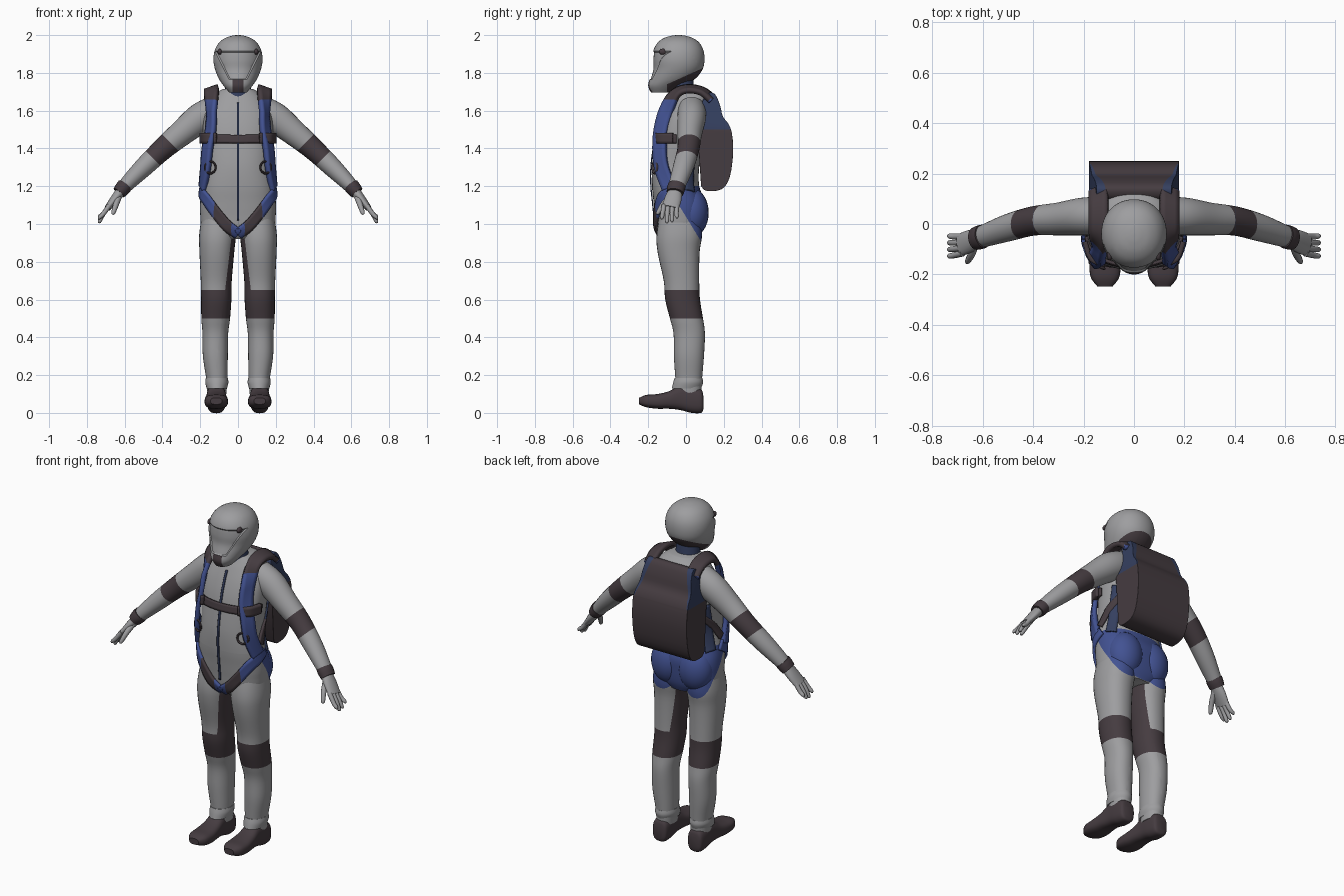
import bpy, bmesh, math
from mathutils import Vector, Matrix

if "Cube" in bpy.data.objects:
    bpy.data.objects.remove(bpy.data.objects["Cube"])

COLOURS = {"suit grey": (0.34, 0.34, 0.35), "charcoal": (0.06, 0.045, 0.052),
           "harness blue": (0.055, 0.085, 0.29), "navy": (0.035, 0.05, 0.115)}
MATS = {}
for label, rgb in COLOURS.items():
    m = bpy.data.materials.new(label)
    m.use_nodes = True
    m.diffuse_color = (*rgb, 1)
    m.node_tree.nodes["Principled BSDF"].inputs["Base Color"].default_value = (*rgb, 1)
    MATS[label] = m
GREY, DARK, BLUE, NAVY = COLOURS


def finish(name, bm, rule, cuts=(), mirror=False, edit=None):
    """Cut along planes, colour faces by rule, make the object."""
    for co, no in cuts:
        bmesh.ops.bisect_plane(bm, geom=bm.verts[:] + bm.edges[:] + bm.faces[:],
                               plane_co=co, plane_no=no)
    bmesh.ops.recalc_face_normals(bm, faces=bm.faces[:])
    keys = [rule] if isinstance(rule, str) else list(COLOURS)
    for f in bm.faces:
        f.smooth = True
        f.material_index = 0 if len(keys) == 1 else keys.index(rule(f.calc_center_median()))
    if edit:
        edit(bm)
    for e in bm.edges:
        if len(e.link_faces) == 2 and e.calc_face_angle(0) > math.radians(45):
            e.smooth = False
    me = bpy.data.meshes.new(name)
    bm.to_mesh(me)
    bm.free()
    for k in keys:
        me.materials.append(MATS[k])
    ob = bpy.data.objects.new(name, me)
    bpy.context.scene.collection.objects.link(ob)
    if mirror:
        ob.modifiers.new("mirror", 'MIRROR').use_mirror_merge = False
    return ob


def smooth(st, k=5):
    """Catmull-Rom interpolation of number tuples."""
    out = []
    for i in range(len(st) - 1):
        a, b, c, d = st[max(i - 1, 0)], st[i], st[i + 1], st[min(i + 2, len(st) - 1)]
        for j in range(k):
            t = j / k
            out.append(tuple(q + 0.5 * t * (r - p + t * (2 * p - 5 * q + 4 * r - s + t * (3 * (q - r) + s - p)))
                             for p, q, r, s in zip(a, b, c, d)))
    return out + [st[-1]]


def skin(rings, caps=True):
    bm = bmesh.new()
    rows = [[bm.verts.new(p) for p in r] for r in rings]
    n = len(rows[0])
    for a, b in zip(rows, rows[1:]):
        for i in range(n if caps else n - 1):
            j = (i + 1) % n
            bm.faces.new((a[i], a[j], b[j], b[i]))
    if caps:
        bm.faces.new(rows[0])
        bm.faces.new(rows[-1])
    return bm


def ring(c, u, v, n=32, power=2.0):
    pts = []
    for i in range(n):
        a = 2 * math.pi * i / n
        ca, sa = math.cos(a), math.sin(a)
        pts.append(c + u * math.copysign(abs(ca) ** (2 / power), ca)
                   + v * math.copysign(abs(sa) ** (2 / power), sa))
    return pts


def level(st, power=2.0, n=32):
    """Horizontal sections: z, centre x, half width, front y, back y."""
    return skin([ring(Vector((x, (f + b) / 2, z)), Vector((w, 0, 0)), Vector((0, (b - f) / 2, 0)), n, power)
                 for z, x, w, f, b in smooth(st)])


def tube(st, n=20, k=5):
    """Sections across a path: x, y, z, thickness radius, y radius."""
    s = smooth(st, k)
    p = [Vector(q[:3]) for q in s]
    rings = []
    for i, q in enumerate(s):
        t = (p[min(i + 1, len(p) - 1)] - p[max(i - 1, 0)]).normalized()
        v = (Vector((0, 1, 0)) - t * t.y).normalized()
        rings.append(ring(p[i], v.cross(t) * q[3], v * q[4], n))
    return skin(rings)


def strap(name, pts, width, thick, rule, wrap=None, cuts=(), mirror=True):
    p = [Vector(q) for q in smooth(pts, 8)]
    rows = []
    for i, q in enumerate(p):
        t = p[min(i + 1, len(p) - 1)] - p[max(i - 1, 0)]
        out = Vector((q.x, q.y + 0.04, max(0, q.z - 1.58) * 3))
        side = t.cross(out).normalized() * width / 2
        rows.append([q + side * f for f in (-1, -0.5, 0, 0.5, 1)])
    ob = finish(name, skin(rows, False), rule, cuts)
    if wrap:
        sw = ob.modifiers.new("wrap", 'SHRINKWRAP')
        sw.target, sw.wrap_mode, sw.offset = wrap, 'ABOVE_SURFACE', 0.006
    so = ob.modifiers.new("solid", 'SOLIDIFY')
    so.thickness, so.offset = thick, 0
    if mirror:
        ob.modifiers.new("mirror", 'MIRROR').use_mirror_merge = False


def ball(name, c, r, colour, mirror=True):
    bm = bmesh.new()
    bmesh.ops.create_uvsphere(bm, u_segments=24, v_segments=16, radius=1,
                              matrix=Matrix.Translation(c) @ Matrix.Diagonal((*r, 1)))
    return finish(name, bm, colour, mirror=mirror)


# Torso and seat, with the blue harness seat painted around the back
SEAT_CUTS = [((0, -0.05, 1.12), (0, 0.18, 0.11)), ((0, 0, 1.2), (0, 0, 1))]


def seat(c):
    return c.z < 1.2 and 0.18 * (c.y + 0.05) + 0.11 * (c.z - 1.12) > 0


torso = finish("torso", level([
    (0.92, 0, 0.10, -0.12, 0.07), (0.97, 0, 0.185, -0.155, 0.09), (1.05, 0, 0.2, -0.165, 0.1),
    (1.12, 0, 0.2, -0.172, 0.1), (1.2, 0, 0.19, -0.18, 0.07), (1.3, 0, 0.175, -0.18, 0.07),
    (1.4, 0, 0.18, -0.168, 0.09), (1.5, 0, 0.185, -0.15, 0.1), (1.58, 0, 0.18, -0.125, 0.12),
    (1.65, 0, 0.15, -0.095, 0.13), (1.69, 0, 0.12, -0.075, 0.12), (1.715, 0, 0.08, -0.065, 0.08)],
    2.4, 48), lambda c: BLUE if seat(c) else GREY, SEAT_CUTS)
ball("seat_cheek", (0.088, 0.03, 1.06), (0.102, 0.09, 0.13), BLUE)


# Legs with knee patches and inner thigh panels
def leg_colour(c):
    if seat(c) and c.z > 0.9:
        return BLUE
    if 0.5 < c.z < 0.65 or (0.65 < c.z < 0.95 and c.x + 0.12 * (c.z - 0.8) < 0.05):
        return DARK
    return GREY


finish("leg", level([
    (1.08, 0.1, 0.085, -0.13, 0.07), (0.95, 0.108, 0.097, -0.155, 0.085), (0.85, 0.112, 0.092, -0.15, 0.072),
    (0.7, 0.115, 0.082, -0.118, 0.07), (0.6, 0.115, 0.08, -0.11, 0.074), (0.5, 0.118, 0.076, -0.085, 0.09),
    (0.42, 0.12, 0.068, -0.066, 0.1), (0.3, 0.12, 0.066, -0.064, 0.095), (0.18, 0.112, 0.056, -0.056, 0.085),
    (0.1, 0.112, 0.05, -0.05, 0.08)], 2.2), leg_colour,
    SEAT_CUTS + [((0, 0, 0.5), (0, 0, 1)), ((0, 0, 0.65), (0, 0, 1)), ((0.05, 0, 0.8), (1, 0, 0.12))], True)

# Shoes, lofted from heel to toe: y, half width, bottom, top
shoe = [(0.092, 0.03, 0.02, 0.09), (0.08, 0.045, 0, 0.125), (0.03, 0.05, 0, 0.14), (-0.03, 0.05, 0.015, 0.145),
        (-0.09, 0.056, 0.022, 0.115), (-0.15, 0.062, 0.022, 0.1), (-0.21, 0.057, 0.03, 0.095),
        (-0.248, 0.03, 0.045, 0.08)]
finish("shoe", skin([ring(Vector((0.115, y, (a + b) / 2)), Vector((w, 0, 0)), Vector((0, 0, (b - a) / 2)), 24, 2.8)
                     for y, w, a, b in smooth(shoe)]), DARK, mirror=True)
finish("ankle_cuff", level([(0.185, 0.112, 0.058, -0.06, 0.087), (0.16, 0.112, 0.061, -0.068, 0.09),
                            (0.13, 0.112, 0.054, -0.075, 0.08)]), GREY, mirror=True)

# Arms with elbow patches
ELBOW, DOWN = Vector((0.405, 0, 1.39)), Vector((0.707, 0, -0.707))
finish("arm", tube([
    (0.12, 0.03, 1.6, 0.08, 0.075), (0.2, 0.03, 1.56, 0.08, 0.075), (0.3, 0.02, 1.48, 0.068, 0.065),
    (0.4, 0.012, 1.395, 0.058, 0.058), (0.5, -0.015, 1.3, 0.051, 0.054), (0.58, -0.042, 1.22, 0.041, 0.046),
    (0.62, -0.055, 1.175, 0.034, 0.04)], 28),
    lambda c: DARK if abs((c - ELBOW).dot(DOWN)) < 0.062 else GREY,
    [(ELBOW + DOWN * s, DOWN) for s in (-0.062, 0.062)], True)
finish("wrist_cuff", tube([(0.598, -0.048, 1.205, 0.041, 0.047), (0.612, -0.053, 1.187, 0.041, 0.048),
                           (0.63, -0.058, 1.165, 0.036, 0.045)]), DARK, mirror=True)

# Gloves: palm, four fingers and thumb
finish("palm", tube([(0.615, -0.055, 1.18, 0.028, 0.034), (0.65, -0.068, 1.135, 0.024, 0.045),
                     (0.69, -0.083, 1.085, 0.017, 0.045)]), GREY, mirror=True)
for i, label in enumerate(("index", "middle", "ring", "little")):
    y, tip = -0.116 + 0.022 * i, (1.025, 1.005, 1.01, 1.03)[i]
    finish(label + "_finger", tube([(0.68, y, 1.1, 0.013, 0.013), (0.712, y * 1.12 + 0.006, 1.055, 0.012, 0.012),
                                    (0.732, y * 1.2 + 0.012, tip + 0.01, 0.01, 0.01),
                                    (0.736, y * 1.2 + 0.012, tip, 0.004, 0.004)], 10), GREY, mirror=True)
finish("thumb", tube([(0.63, -0.075, 1.15, 0.018, 0.018), (0.645, -0.12, 1.105, 0.015, 0.015),
                      (0.66, -0.148, 1.06, 0.011, 0.011), (0.663, -0.152, 1.05, 0.004, 0.004)], 10),
       GREY, mirror=True)

# Neck and collar
finish("neck", level([(1.62, 0, 0.085, -0.09, 0.06), (1.7, 0, 0.07, -0.08, 0.045),
                      (1.8, 0, 0.062, -0.08, 0.035)]), NAVY)


# Helmet with dark rim, chin vent and recessed visor
def helmet_colour(c):
    rim = c.y > -0.1 and c.z - 1.74 < 0.45 * (c.y + 0.1)
    vent = abs(c.x) < 0.028 and c.y < -0.12 and c.z < 1.765
    return DARK if rim or vent else GREY


def recess_visor(bm):
    faces = []
    for f in bm.faces:
        c = f.calc_center_median()
        if c.y < -0.08 and 1.765 < c.z < 1.915 and abs(c.x) < 0.115 + 0.5 * (c.z - 1.9):
            faces.append(f)
    bmesh.ops.inset_region(bm, faces=faces, thickness=0.005, depth=-0.006, use_even_offset=True)


finish("helmet", level([
    (1.695, 0, 0.045, -0.185, -0.07), (1.73, 0, 0.075, -0.2, -0.02), (1.77, 0, 0.102, -0.192, 0.05),
    (1.82, 0, 0.122, -0.178, 0.088), (1.87, 0, 0.13, -0.178, 0.098), (1.92, 0, 0.123, -0.172, 0.092),
    (1.96, 0, 0.1, -0.15, 0.07), (1.985, 0, 0.067, -0.115, 0.035), (1.997, 0, 0.03, -0.075, -0.005),
    (2.0, 0, 0.006, -0.045, -0.033)], 2.1, 48), helmet_colour,
    [((0, -0.1, 1.74), (0, -0.45, 1)), ((0, -0.1, 0), (0, 1, 0)), ((0, 0, 1.765), (0, 0, 1)),
     ((0, 0, 1.915), (0, 0, 1)), ((0, -0.08, 0), (0, 1, 0))]
    + [((s * 0.028, 0, 0), (1, 0, 0)) for s in (1, -1)]
    + [((s * 0.115, 0, 1.9), (s, 0, -0.5)) for s in (1, -1)], False, recess_visor)
ball("visor_hinge", (0.096, -0.122, 1.912), (0.012, 0.022, 0.016), DARK)

# Backpack: side profile swept across, tapering towards the top
profile = [(0.08, 1.2), (0.11, 1.175), (0.19, 1.185), (0.232, 1.25), (0.25, 1.38), (0.243, 1.48), (0.225, 1.53),
           (0.195, 1.57), (0.18, 1.63), (0.155, 1.685), (0.125, 1.695), (0.09, 1.66), (0.06, 1.5)]
pack = finish("backpack", skin([[(s * (0.178 - 0.15 * max(0, z - 1.5)), y, z) for y, z in smooth(profile, 3)]
                                for s in (-1, 1)]),
              lambda c: NAVY if c.z > 1.5 and abs(c.x) + 0.3 * (c.z - 1.5) > 0.172 else DARK,
              [((s * 0.172, 0, 1.5), (s, 0, 0.3)) for s in (1, -1)] + [((0, 0, 1.5), (0, 0, 1))])
bev = pack.modifiers.new("bevel", 'BEVEL')
bev.width, bev.segments, bev.angle_limit = 0.022, 3, math.radians(50)

# Harness straps
strap("shoulder_strap", [(0.14, 0.14, 1.66), (0.14, 0.08, 1.705), (0.14, 0, 1.715), (0.14, -0.06, 1.685),
                         (0.14, -0.105, 1.6), (0.145, -0.133, 1.5), (0.162, -0.14, 1.4), (0.172, -0.13, 1.3),
                         (0.188, -0.09, 1.19)], 0.075, 0.026,
      lambda c: DARK if c.z > 1.655 else BLUE, cuts=[((0, 0, 1.655), (0, 0, 1))])
strap("chest_strap", [(-0.19, -0.05, 1.45), (-0.15, -0.13, 1.45), (0, -0.17, 1.45), (0.15, -0.13, 1.45),
                      (0.19, -0.05, 1.45)], 0.045, 0.012, DARK, torso, mirror=False)
strap("chest_strap_end", [(0.195, -0.07, 1.455), (0.17, -0.138, 1.455), (0.115, -0.162, 1.455)], 0.055, 0.02, DARK)
strap("leg_strap", [(0.2, -0.04, 1.2), (0.165, -0.13, 1.13), (0.1, -0.16, 1.04), (0.05, -0.16, 0.985),
                    (0.0, -0.14, 0.95)], 0.06, 0.016,
      lambda c: BLUE if c.x > 0.125 or c.x < 0.035 else DARK, torso,
      [((0.125, 0, 0), (1, 0, 0)), ((0.035, 0, 0), (1, 0, 0))])
strap("side_strap", [(0.165, 0.08, 1.38), (0.185, 0.0, 1.32), (0.188, -0.06, 1.24)], 0.04, 0.014, DARK, torso)
strap("side_panel", [(0.16, 0.06, 1.45), (0.175, 0.04, 1.32), (0.185, 0.03, 1.18)], 0.07, 0.01, NAVY, torso)
strap("front_zip", [(0, -0.16, 1.02), (0, -0.18, 1.2), (0, -0.165, 1.42), (0, -0.1, 1.64)],
      0.012, 0.006, NAVY, torso, mirror=False)

# Harness rings beside the ribs
c = Vector((0.147, -0.165, 1.3))
hoop = [(c + Vector((0.028 * math.cos(a), 0.012 * math.cos(a), 0.032 * math.sin(a))))
        for a in [math.pi * i / 12 for i in range(25)]]
strap_bm = skin([ring(p, (p - c).normalized() * 0.006, Vector((0.3, -1, 0)).normalized() * 0.006, 8) for p in hoop])
finish("harness_ring", strap_bm, DARK, mirror=True)
